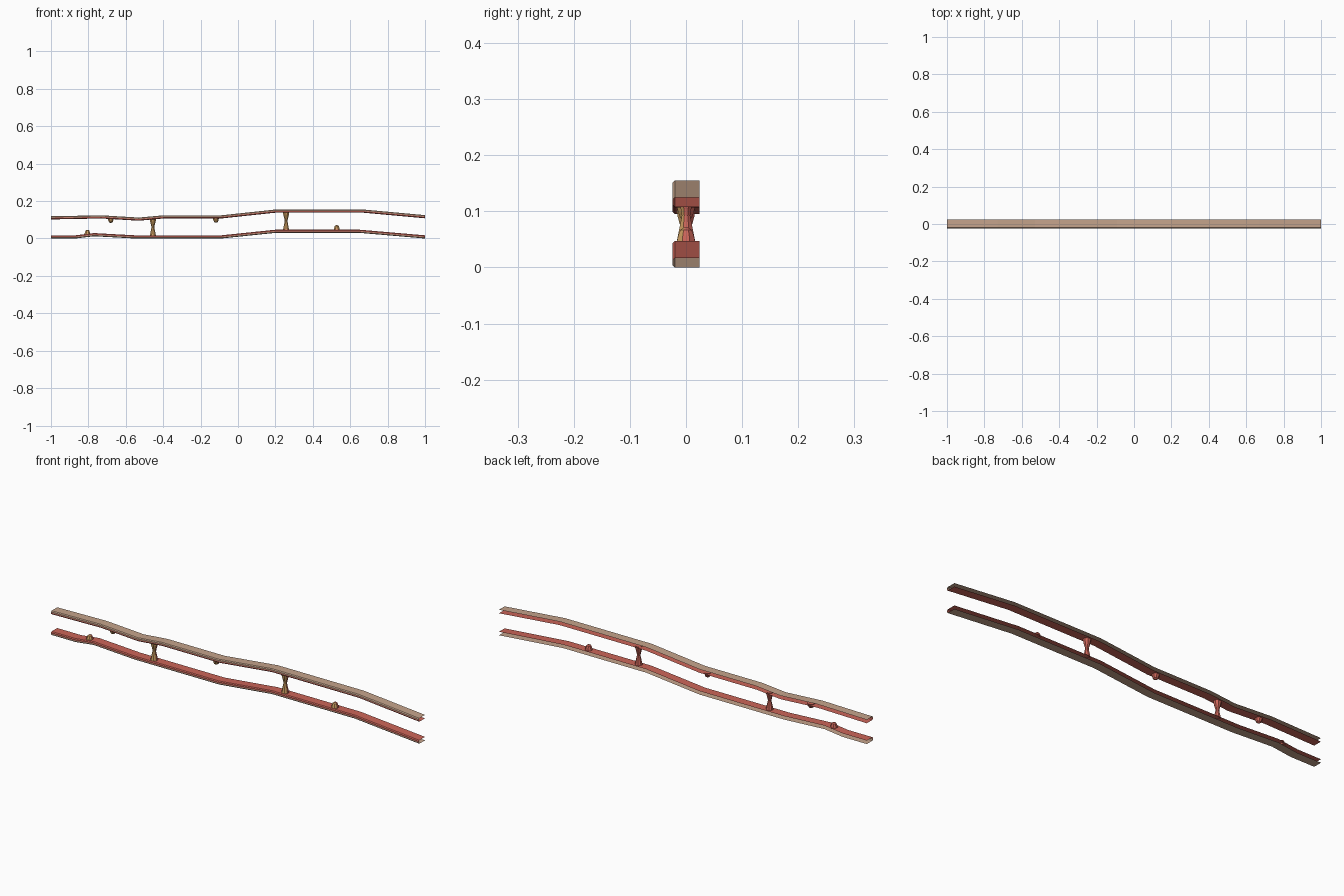
import bpy, bmesh, math

if "Cube" in bpy.data.objects:
    bpy.data.objects.remove(bpy.data.objects["Cube"])

def mat(name, c):
    m = bpy.data.materials.new(name)
    m.diffuse_color = (*c, 1)
    m.use_nodes = True
    m.node_tree.nodes["Principled BSDF"].inputs["Base Color"].default_value = m.diffuse_color
    return m

TAN = mat("tan", (0.56, 0.37, 0.26))
RED = mat("clay_red", (0.60, 0.13, 0.10))
GOLD = mat("ochre", (0.60, 0.34, 0.12))
H = 0.017   # strip height

def finish(bm, name, mats):
    bm.normal_update()
    me = bpy.data.meshes.new(name)
    bm.to_mesh(me)
    bm.free()
    for m in mats:
        me.materials.append(m)
    ob = bpy.data.objects.new(name, me)
    bpy.context.collection.objects.link(ob)
    return ob

# channel section (y, z): open at the back, bevelled at the front
SECTION = [(0.024, 0), (-0.020, 0), (-0.024, 0.004), (-0.024, H / 2),
           (-0.024, H - 0.004), (-0.020, H), (0.024, H)]

def strip(name, path, lower_mat, upper_mat):
    bm = bmesh.new()
    rows = [[bm.verts.new((x, y, z + dz)) for y, dz in SECTION] for x, z in path]
    for a, b in zip(rows, rows[1:]):
        for i in range(len(SECTION) - 1):
            f = bm.faces.new((a[i], a[i + 1], b[i + 1], b[i]))
            f.material_index = 0 if i < 3 else 1
    bmesh.ops.recalc_face_normals(bm, faces=bm.faces)
    # make sure the top sheet faces up
    bm.normal_update()
    if max(bm.faces, key=lambda f: f.calc_center_median().z).normal.z < 0:
        bmesh.ops.reverse_faces(bm, faces=bm.faces)
    return finish(bm, name, [lower_mat, upper_mat])

# lower and upper strips
strip("lower_strip", [(-1, 0), (-0.87, 0), (-0.77, 0.012), (-0.55, 0), (-0.09, 0),
                      (0.2, 0.03), (0.65, 0.03), (1, 0)], TAN, RED)
strip("upper_strip", [(-1, 0.102), (-0.73, 0.107), (-0.53, 0.095), (-0.40, 0.107),
                      (-0.09, 0.107), (0.2, 0.138), (0.67, 0.138), (1, 0.108)], RED, TAN)

def lathe(name, x, profile, n=8):
    """Faceted turned shape; front faces ochre, the others red."""
    bm = bmesh.new()
    rings = [[bm.verts.new((x + r * math.cos(2 * math.pi * (k + .5) / n),
                            r * math.sin(2 * math.pi * (k + .5) / n), z))
              for k in range(n)] for r, z in profile]
    for a, b in zip(rings, rings[1:]):
        for k in range(n):
            j = (k + 1) % n
            bm.faces.new((a[k], a[j], b[j], b[k]))
    bm.faces.new(rings[0])
    bm.faces.new(rings[-1])
    bmesh.ops.recalc_face_normals(bm, faces=bm.faces)
    bm.normal_update()
    for f in bm.faces:
        f.material_index = 0 if f.calc_center_median().y < -0.002 else 1
    return finish(bm, name, [GOLD, RED])

# columns joining the strips
for i, (x, z0, z1) in enumerate([(-0.455, 0.015, 0.104), (0.257, 0.045, 0.140)]):
    h = z1 - z0
    lathe(f"column_{i + 1}", x, [(0.018, z0), (0.014, z0 + h * .2), (0.008, z0 + h * .5),
                                 (0.010, z0 + h * .62), (0.016, z0 + h * .85), (0.018, z1)])

# small bumps rising from the floor and hanging from the ceiling
for i, (x, z0, h) in enumerate([(-0.805, 0.020, 0.026), (0.528, 0.045, 0.026),
                                (-0.68, 0.108, -0.024), (-0.118, 0.109, -0.024)]):
    lathe(f"bump_{i + 1}", x, [(0.018, z0), (0.015, z0 + h * .45),
                               (0.011, z0 + h * .85), (0.005, z0 + h)])
